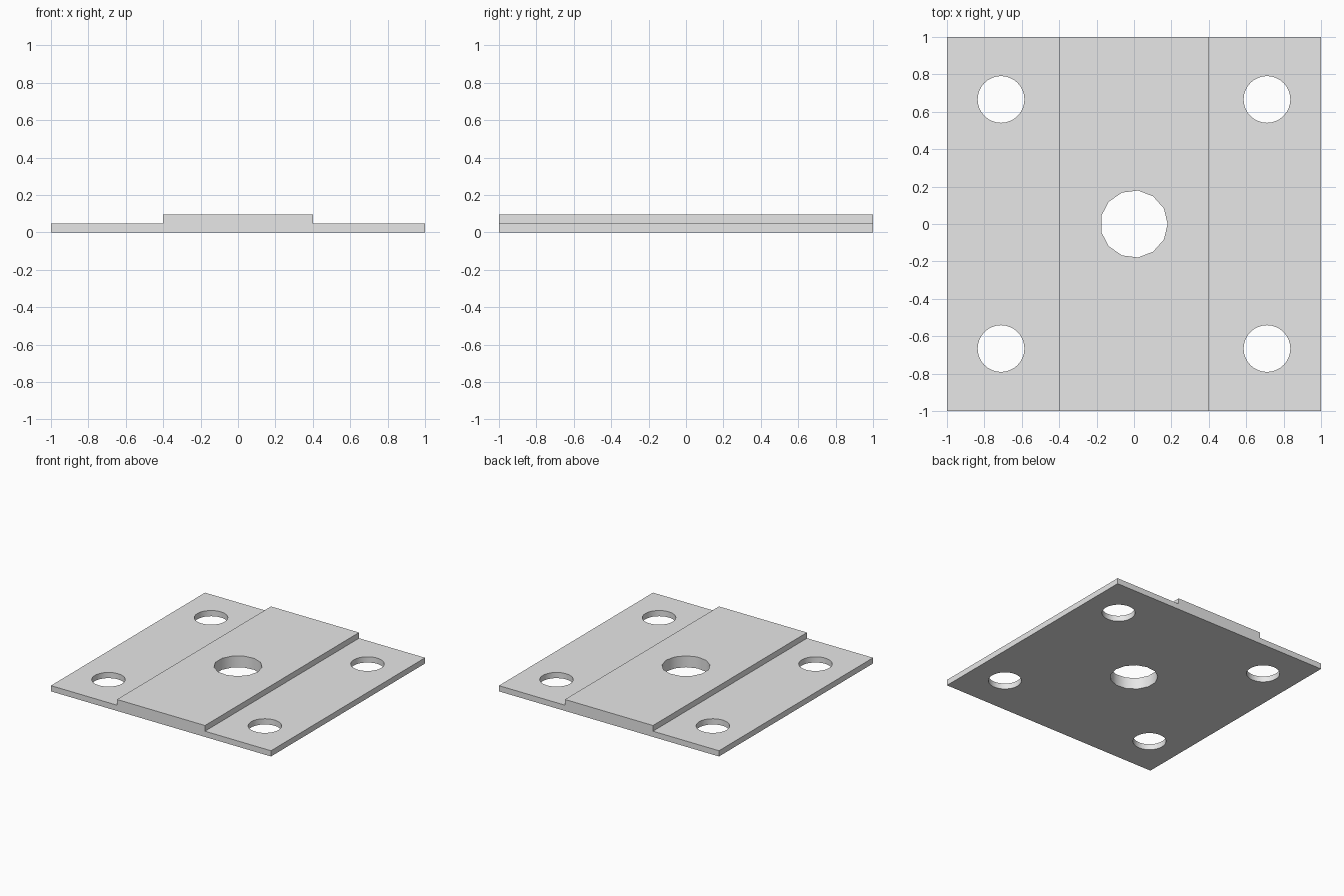
import bpy
import bmesh

if "Cube" in bpy.data.objects:
    bpy.data.objects.remove(bpy.data.objects["Cube"], do_unlink=True)

LOW, HIGH = 0.047, 0.094   # flange height, raised band height
BAND = 0.4                 # half width of the raised band

grey = bpy.data.materials.new("light grey")
grey.use_nodes = True
colour = (0.8, 0.8, 0.8, 1)
grey.diffuse_color = colour
grey.node_tree.nodes["Principled BSDF"].inputs["Base Color"].default_value = colour

# Stepped plate: cross-section extruded from front to back
profile = [(-1, 0), (1, 0), (1, LOW), (BAND, LOW), (BAND, HIGH),
           (-BAND, HIGH), (-BAND, LOW), (-1, LOW)]
bm = bmesh.new()
face = bm.faces.new([bm.verts.new((x, -1, z)) for x, z in profile])
extruded = bmesh.ops.extrude_face_region(bm, geom=[face])["geom"]
bmesh.ops.translate(bm, vec=(0, 2, 0),
                    verts=[g for g in extruded if isinstance(g, bmesh.types.BMVert)])
bmesh.ops.recalc_face_normals(bm, faces=bm.faces)
mesh = bpy.data.meshes.new("stepped_plate")
bm.to_mesh(mesh)
bm.free()
mesh.materials.append(grey)
plate = bpy.data.objects.new("stepped_plate", mesh)
bpy.context.collection.objects.link(plate)


def drill(x, y, radius, sides, turn=0):
    """Cut a vertical hole through the plate."""
    bpy.ops.mesh.primitive_cylinder_add(vertices=sides, radius=radius, depth=1,
                                        location=(x, y, 0), rotation=(0, 0, turn))
    cutter = bpy.context.object
    cutter.name = "hole_cutter"
    cutter.hide_render = True
    cutter.data.materials.append(grey)
    cut = plate.modifiers.new("hole", "BOOLEAN")
    cut.operation = "DIFFERENCE"
    cut.solver = "EXACT"
    cut.object = cutter
    bpy.ops.object.select_all(action="DESELECT")
    plate.select_set(True)
    bpy.context.view_layer.objects.active = plate
    bpy.ops.object.modifier_apply(modifier=cut.name)
    bpy.data.objects.remove(cutter, do_unlink=True)


# Central bore, with one corner pointing to +x
drill(0, 0, 0.18, 13, -1.5708)

# Four corner bolt holes
for sx in (-1, 1):
    for sy in (-1, 1):
        drill(sx * 0.711, sy * 0.666, 0.125, 32)

bpy.ops.object.shade_smooth_by_angle(angle=0.6)
